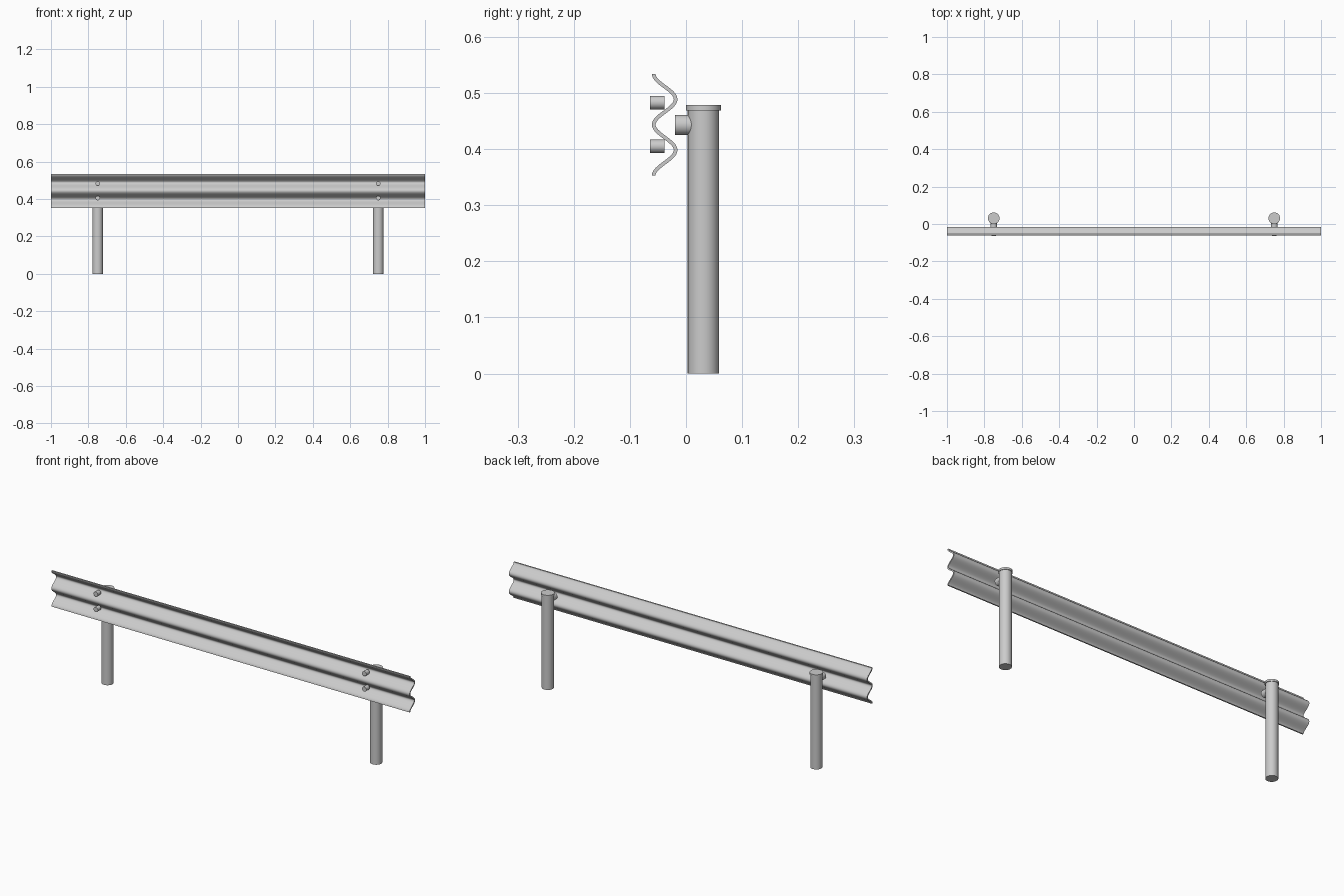
import bpy, bmesh, math

if "Cube" in bpy.data.objects:
    bpy.data.objects.remove(bpy.data.objects["Cube"])


def smooth(ob):
    bpy.ops.object.select_all(action='DESELECT')
    ob.select_set(True)
    bpy.context.view_layer.objects.active = ob
    bpy.ops.object.shade_smooth_by_angle(angle=math.radians(40))


def cylinder(name, radius, start, length, along_y=False, sides=48):
    x, y, z = start
    loc = (x, y + length / 2, z) if along_y else (x, y, z + length / 2)
    rot = (math.pi / 2, 0, 0) if along_y else (0, 0, 0)
    bpy.ops.mesh.primitive_cylinder_add(vertices=sides, radius=radius, depth=length,
                                        location=loc, rotation=rot)
    ob = bpy.context.object
    ob.name = name
    smooth(ob)
    return ob


# Rail: double-wave sheet of even thickness, swept along x
Z0, Z1, THICK, STEPS = 0.353, 0.534, 0.0065, 64
MID, AMP = -0.038, 0.0195
front, back = [], []
for i in range(STEPS + 1):
    t = i / STEPS
    z = Z0 + (Z1 - Z0) * t
    y = MID - AMP * math.cos(4 * math.pi * t)
    slope = AMP * 4 * math.pi / (Z1 - Z0) * math.sin(4 * math.pi * t)
    n = math.hypot(1, slope)
    oy, oz = THICK / 2 / n, -slope * THICK / 2 / n
    front.append((y - oy, z - oz))
    back.append((y + oy, z + oz))
outline = front + back[::-1]

bm = bmesh.new()
left = [bm.verts.new((-1, y, z)) for y, z in outline]
right = [bm.verts.new((1, y, z)) for y, z in outline]
count = len(outline)
for i in range(count):
    j = (i + 1) % count
    bm.faces.new((left[i], left[j], right[j], right[i]))
# End caps as strips of quads
for side in (left, right):
    for i in range(STEPS):
        bm.faces.new((side[i], side[i + 1], side[count - 2 - i], side[count - 1 - i]))
bmesh.ops.recalc_face_normals(bm, faces=bm.faces)
mesh = bpy.data.meshes.new("rail")
bm.to_mesh(mesh)
bm.free()
rail = bpy.data.objects.new("rail", mesh)
bpy.context.collection.objects.link(rail)
smooth(rail)

# Posts with caps, spacers and bolts
for label, x in (("left", -0.75), ("right", 0.75)):
    cylinder(f"{label}_post", 0.028, (x, 0.031, 0), 0.47)
    cylinder(f"{label}_post_cap", 0.031, (x, 0.031, 0.469), 0.01)
    cylinder(f"{label}_spacer", 0.018, (x, -0.02, 0.443), 0.04, True, 32)
    for level, z in (("lower", 0.405), ("upper", 0.483)):
        cylinder(f"{label}_{level}_bolt", 0.012, (x, -0.064, z), 0.026, True, 32)
